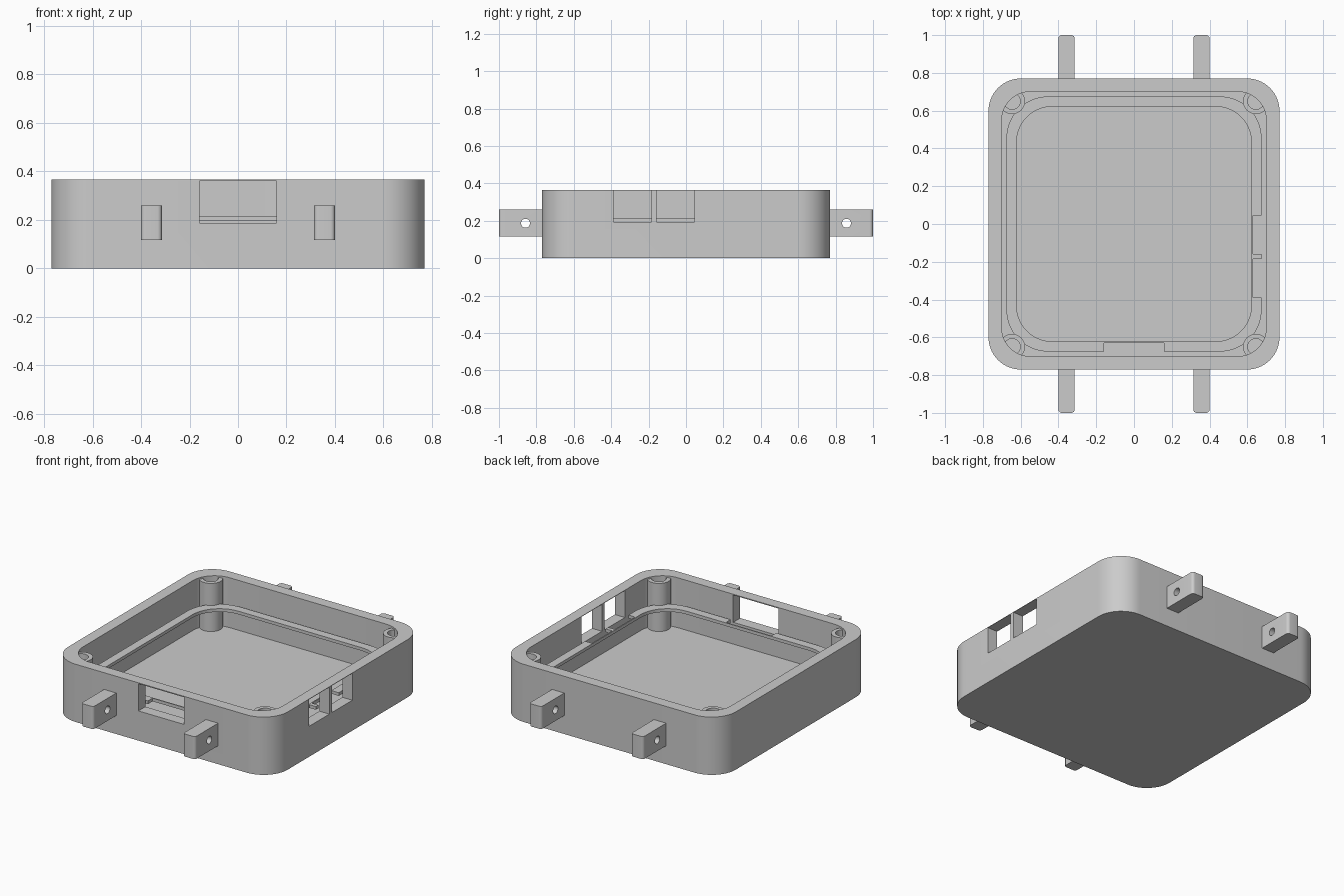
import bpy
import bmesh
from math import cos, sin, pi
from mathutils import Matrix, Vector

if "Cube" in bpy.data.objects:
    bpy.data.objects.remove(bpy.data.objects["Cube"], do_unlink=True)

grey = bpy.data.materials.new("plain_grey")
grey.use_nodes = True
GREY = (0.6, 0.6, 0.6, 1)
grey.diffuse_color = GREY
grey.node_tree.nodes["Principled BSDF"].inputs["Base Color"].default_value = GREY


def finish(name, bm):
    bmesh.ops.recalc_face_normals(bm, faces=bm.faces)
    mesh = bpy.data.meshes.new(name)
    bm.to_mesh(mesh)
    bm.free()
    mesh.materials.append(grey)
    obj = bpy.data.objects.new(name, mesh)
    bpy.context.collection.objects.link(obj)
    return obj


def box(name, low, high):
    low, high = Vector(low), Vector(high)
    bm = bmesh.new()
    bmesh.ops.create_cube(bm, size=1)
    bmesh.ops.scale(bm, vec=high - low, verts=bm.verts)
    bmesh.ops.translate(bm, vec=(low + high) / 2, verts=bm.verts)
    return finish(name, bm)


def cylinder(name, centre, radius, depth, axis="Z"):
    bm = bmesh.new()
    turn = Matrix.Rotation(pi / 2, 4, "Y") if axis == "X" else Matrix()
    bmesh.ops.create_cone(bm, cap_ends=True, segments=40, radius1=radius,
                          radius2=radius, depth=depth,
                          matrix=Matrix.Translation(centre) @ turn)
    return finish(name, bm)


def combine(target, tool, operation):
    """Apply a boolean and remove the tool object."""
    mod = target.modifiers.new("combine", "BOOLEAN")
    mod.operation, mod.object, mod.solver = operation, tool, "EXACT"
    bpy.context.view_layer.objects.active = target
    bpy.ops.object.modifier_apply(modifier=mod.name)
    bpy.data.objects.remove(tool, do_unlink=True)


def smooth(obj):
    bpy.ops.object.select_all(action="DESELECT")
    obj.select_set(True)
    bpy.context.view_layer.objects.active = obj
    bpy.ops.object.shade_smooth_by_angle(angle=pi / 6)


def rounded_loop(bm, half, radius, z, steps=14):
    """Square ring of vertices with rounded corners."""
    verts = []
    for corner in range(4):
        mid = pi / 4 + corner * pi / 2
        cx = (half - radius) * (1 if cos(mid) > 0 else -1)
        cy = (half - radius) * (1 if sin(mid) > 0 else -1)
        for i in range(steps + 1):
            a = (corner + i / steps) * pi / 2
            verts.append(bm.verts.new((cx + radius * cos(a), cy + radius * sin(a), z)))
    return verts


def sweep(name, profile, closed):
    """Bridge rounded loops; join the last to the first, or cap both."""
    bm = bmesh.new()
    loops = [rounded_loop(bm, *p) for p in profile]
    following = loops[1:] + (loops[:1] if closed else [])
    for a, b in zip(loops, following):
        for i in range(len(a)):
            j = (i + 1) % len(a)
            bm.faces.new((a[i], a[j], b[j], b[i]))
    if not closed:
        bm.faces.new(loops[0])
        bm.faces.new(loops[-1])
    return finish(name, bm)


# Tray with straight inner walls and a flat floor
TOP, FLOOR = 0.366, 0.05
tray = sweep("tray", [(0.77, 0.17, 0), (0.77, 0.17, TOP),
                      (0.70, 0.15, TOP), (0.70, 0.15, FLOOR)], False)

# Thin support frame held between the corner posts
LOW, HIGH = 0.195, 0.215
frame = sweep("support_frame", [(0.675, 0.22, LOW), (0.675, 0.22, HIGH),
                                (0.622, 0.19, HIGH), (0.622, 0.19, LOW)], True)

# Hollow screw posts in the corners
for sx in (-1, 1):
    for sy in (-1, 1):
        x, y = 0.645 * sx, 0.65 * sy
        post = cylinder("screw_post", (x, y, 0.195), 0.068, 0.32)
        combine(post, cylinder("screw_hole", (x, y, 0.29), 0.043, 0.2), "DIFFERENCE")
        combine(tray, post, "UNION")

# Port openings in the front wall and the left wall, notching the frame
INNER, OUTER = 0.629, 0.85
ports = [((-0.159, -OUTER, 0.188), (0.159, -INNER, 0.36)),
         ((INNER, -0.388, 0.193), (OUTER, -0.185, 0.363)),
         ((INNER, -0.159, 0.193), (OUTER, 0.045, 0.363))]
for part in (tray, frame):
    for low, high in ports:
        combine(part, box("port", low, high), "DIFFERENCE")
    smooth(part)

# Strap lugs with cross holes and rounded outer edges
for sy, side in ((-1, "front"), (1, "back")):
    for sx, hand in ((-1, "right"), (1, "left")):
        ys = sorted((0.765 * sy, sy))
        xs = sorted((0.314 * sx, 0.4 * sx))
        lug = box(f"{side}_{hand}_lug", (xs[0], ys[0], 0.117), (xs[1], ys[1], 0.26))
        bm = bmesh.new()
        bm.from_mesh(lug.data)
        edges = [e for e in bm.edges if all(abs(v.co.y) > 0.9 for v in e.verts)
                 and abs(e.verts[0].co.z - e.verts[1].co.z) > 0.1]
        bmesh.ops.bevel(bm, geom=edges, offset=0.018, segments=6, profile=0.5, affect="EDGES")
        bm.to_mesh(lug.data)
        bm.free()
        hole = cylinder("lug_hole", (0.36 * sx, 0.858 * sy, 0.187), 0.024, 0.3, "X")
        combine(lug, hole, "DIFFERENCE")
        smooth(lug)
